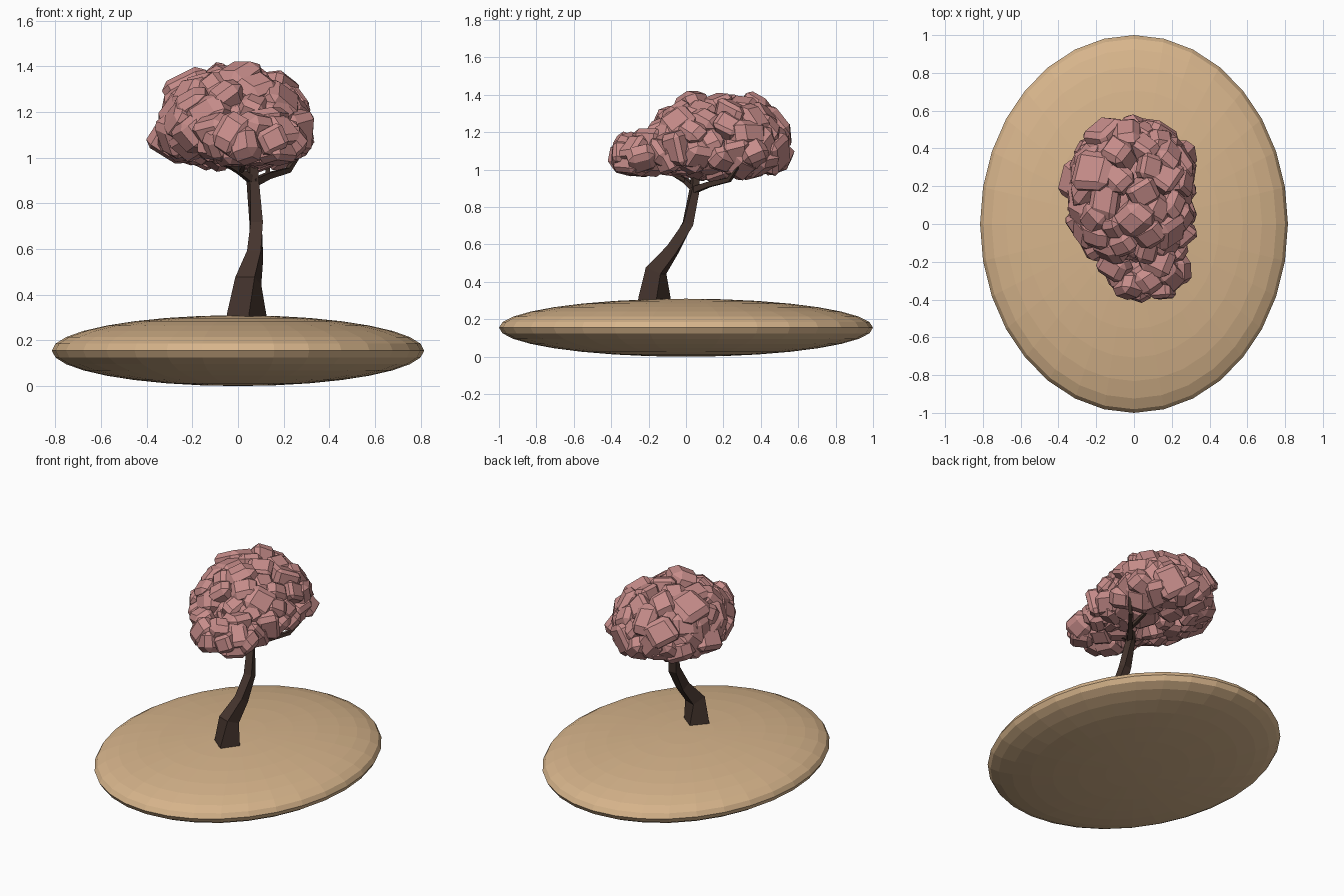
import bpy, bmesh, math, random
from mathutils import Vector, Matrix

random.seed(11)
if "Cube" in bpy.data.objects:
    bpy.data.objects.remove(bpy.data.objects["Cube"], do_unlink=True)


def material(name, rgb):
    mat = bpy.data.materials.new(name)
    mat.use_nodes = True
    mat.diffuse_color = (*rgb, 1)
    mat.node_tree.nodes["Principled BSDF"].inputs["Base Color"].default_value = (*rgb, 1)
    return mat


sand = material("sand", (0.68, 0.46, 0.26))
bark = material("bark", (0.06, 0.035, 0.027))
blossom = material("blossom pink", (0.57, 0.265, 0.255))


def finish(name, bm, mat):
    bmesh.ops.recalc_face_normals(bm, faces=bm.faces)
    mesh = bpy.data.meshes.new(name)
    bm.to_mesh(mesh)
    bm.free()
    mesh.materials.append(mat)
    obj = bpy.data.objects.new(name, mesh)
    bpy.context.collection.objects.link(obj)
    return obj


def limb(name, path, sides=4):
    """Tapered angular tube through (x, y, z, half width) points."""
    bm = bmesh.new()
    pts = [Vector(p[:3]) for p in path]
    loops = []
    for i, p in enumerate(pts):
        tangent = pts[min(i + 1, len(pts) - 1)] - pts[max(i - 1, 0)]
        rot = tangent.to_track_quat('Z', 'Y')
        radius = path[i][3] / math.cos(math.pi / sides)
        ring = []
        for k in range(sides):
            a = math.tau * (k + 0.5) / sides
            ring.append(bm.verts.new(p + rot @ Vector((math.cos(a), math.sin(a), 0)) * radius))
        loops.append(ring)
    for a, b in zip(loops, loops[1:]):
        for k in range(sides):
            n = (k + 1) % sides
            bm.faces.new((a[k], a[n], b[n], b[k]))
    bm.faces.new(loops[0])
    bm.faces.new(loops[-1])
    return finish(name, bm, bark)


# Flattened oval ground
bm = bmesh.new()
bmesh.ops.create_uvsphere(bm, u_segments=32, v_segments=16, radius=1)
bmesh.ops.transform(bm, verts=bm.verts,
                    matrix=Matrix.Translation((0, 0, 0.155)) @ Matrix.Diagonal((0.815, 1, 0.155, 1)))
finish("ground", bm, sand)

# Leaning trunk and branches
limb("trunk", [(0.037, -0.17, 0.24, 0.066), (0.038, -0.168, 0.31, 0.062), (0.045, -0.16, 0.46, 0.045),
               (0.075, -0.07, 0.575, 0.031), (0.08, 0.01, 0.71, 0.027),
               (0.065, 0.045, 0.89, 0.021), (0.06, 0.06, 1.1, 0.014)])
limb("right_rear_branch", [(0.067, 0.04, 0.89, 0.017), (0.13, 0.12, 0.92, 0.014),
                           (0.22, 0.23, 0.945, 0.011), (0.27, 0.28, 1.02, 0.008)])
limb("rear_twig", [(0.13, 0.12, 0.92, 0.011), (0.13, 0.24, 0.955, 0.009), (0.1, 0.31, 1.02, 0.006)])
limb("front_branch", [(0.065, 0.045, 0.9, 0.016), (0.01, 0.0, 0.94, 0.013),
                      (-0.05, -0.06, 0.975, 0.011), (-0.1, -0.13, 1.03, 0.008)])
limb("front_twig", [(0.01, 0.0, 0.94, 0.01), (0.03, -0.09, 0.985, 0.009), (0.05, -0.18, 1.03, 0.006)])


# Blossom clumps: chamfered blocks spread over rounded lobes
def add_clump(bm, place, normal, size):
    block = bmesh.new()
    bmesh.ops.create_cube(block, size=2)
    for v in block.verts:
        v.co *= random.uniform(0.82, 1.12)
    bmesh.ops.bevel(block, geom=block.edges[:], offset=random.uniform(0.3, 0.5),
                    segments=1, affect='EDGES', profile=0.5)
    scale = Matrix.Diagonal((size * random.uniform(0.85, 1.3), size * random.uniform(0.85, 1.2),
                             size * random.uniform(0.75, 1.0), 1))
    tilt = normal + Vector([random.uniform(-0.35, 0.35) for _ in range(3)])
    rot = tilt.to_track_quat('Z', 'Y').to_matrix().to_4x4()
    spin = Matrix.Rotation(random.uniform(0, math.tau), 4, 'Z')
    block.transform(Matrix.Translation(place) @ rot @ spin @ scale)
    temp = bpy.data.meshes.new("clump")
    block.to_mesh(temp)
    block.free()
    bm.from_mesh(temp)
    bpy.data.meshes.remove(temp)


def lobe(name, centre, width, depth, rise, drop, count, size):
    bm = bmesh.new()
    golden = math.pi * (3 - math.sqrt(5))
    for i in range(count):
        z = 1 - 2 * (i + 0.5) / count
        r = math.sqrt(1 - z * z)
        d = Vector((r * math.cos(i * golden), r * math.sin(i * golden), z))
        d = Vector([math.copysign(abs(c) ** 0.85, c) for c in d])
        radii = Vector((width, depth, rise if z > 0 else drop)) * random.uniform(0.9, 1.06)
        place = Vector(centre) + d * radii
        normal = Vector([a / b for a, b in zip(d, radii)]).normalized()
        add_clump(bm, place, normal, size * random.uniform(0.85, 1.15))
    finish(name, bm, blossom)
    # Inner mass closing the gaps between clumps
    core = bmesh.new()
    bmesh.ops.create_icosphere(core, subdivisions=2, radius=1)
    core.transform(Matrix.Translation(centre)
                   @ Matrix.Diagonal((width * 0.9, depth * 0.9, drop * 0.9, 1)))
    finish(name + "_core", core, blossom)


lobe("main_canopy", (-0.015, 0.17, 1.12), 0.285, 0.315, 0.21, 0.105, 78, 0.077)
lobe("front_canopy", (0.06, -0.19, 1.07), 0.18, 0.16, 0.075, 0.04, 22, 0.07)
